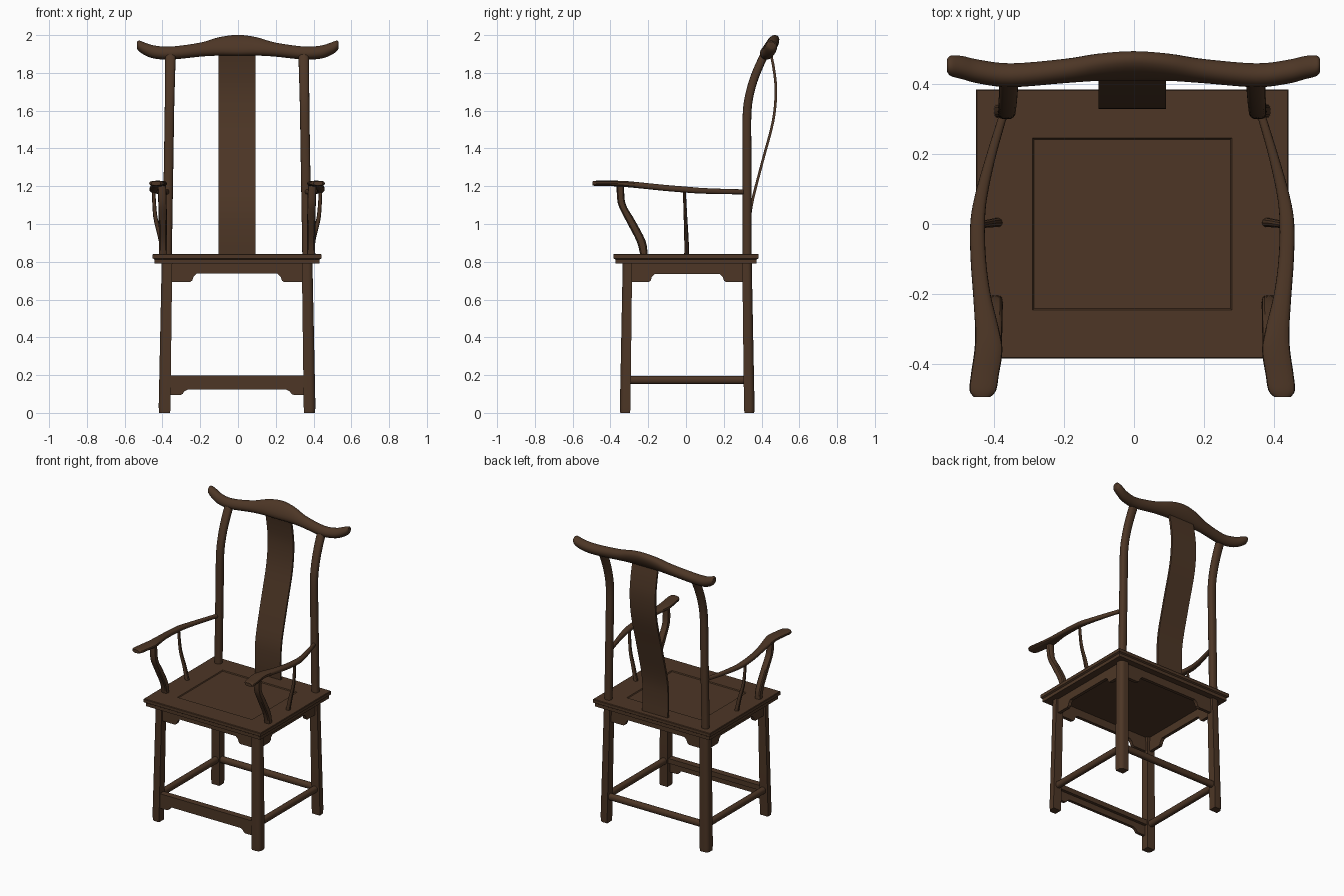
import bpy, bmesh, math
from mathutils import Vector

OFF = -0.005   # whole chair sits a hair left of centre

wood = bpy.data.materials.new("dark_brown_wood")
wood.diffuse_color = (0.074, 0.037, 0.019, 1)

# ring axes for lofts running along x, y or z
AXES = {'x': (Vector((0, 1, 0)), Vector((0, 0, 1))),
        'y': (Vector((1, 0, 0)), Vector((0, 0, 1))),
        'z': (Vector((1, 0, 0)), Vector((0, 1, 0)))}


def finish(name, bm, off=OFF, angle=35):
    bmesh.ops.recalc_face_normals(bm, faces=bm.faces)
    me = bpy.data.meshes.new(name)
    bm.to_mesh(me)
    bm.free()
    ob = bpy.data.objects.new(name, me)
    bpy.context.collection.objects.link(ob)
    me.materials.append(wood)
    ob.location.x = off
    bpy.ops.object.select_all(action='DESELECT')
    ob.select_set(True)
    bpy.context.view_layer.objects.active = ob
    bpy.ops.object.shade_smooth_by_angle(angle=math.radians(angle))
    return ob


def spline(st, n=4):
    """Catmull-Rom through stations (x, y, z, half_a, half_b)."""
    out = []
    for i in range(len(st) - 1):
        p0, p1, p2, p3 = st[max(i - 1, 0)], st[i], st[i + 1], st[min(i + 2, len(st) - 1)]
        for k in range(n):
            t = k / n
            out.append(tuple(0.5 * (2 * b + (c - a) * t + (2 * a - 5 * b + 4 * c - d) * t * t
                                    + (3 * b - a - 3 * c + d) * t ** 3)
                             for a, b, c, d in zip(p0, p1, p2, p3)))
    return out + [st[-1]]


def oval(n=16, p=2.0):
    """Unit superellipse section; a higher p is boxier."""
    pts = []
    for i in range(n):
        c, s = math.cos(2 * math.pi * i / n), math.sin(2 * math.pi * i / n)
        pts.append((math.copysign(abs(c) ** (2 / p), c), math.copysign(abs(s) ** (2 / p), s)))
    return pts


def loft(name, stations, section, axis, tilt=0.0, off=OFF):
    u, v = AXES[axis]
    u, v = u * math.cos(tilt) - v * math.sin(tilt), v * math.cos(tilt) + u * math.sin(tilt)
    bm = bmesh.new()
    rings = [[bm.verts.new(Vector(s[:3]) + u * (s[3] * a) + v * (s[4] * b)) for a, b in section]
             for s in stations]
    n = len(section)
    for r, q in zip(rings, rings[1:]):
        for i in range(n):
            bm.faces.new((r[i], r[(i + 1) % n], q[(i + 1) % n], q[i]))
    bm.faces.new(rings[0])
    bm.faces.new(rings[-1])
    return finish(name, bm, off)


def board(name, half, thick, place):
    """Extrude a half profile (u, z), mirrored in u; place maps (u, depth, z) to 3D."""
    pts = half + [(-u, z) for u, z in reversed(half)]
    bm = bmesh.new()
    f = bm.faces.new([bm.verts.new(place(u, 0, z)) for u, z in pts])
    ex = bmesh.ops.extrude_face_region(bm, geom=[f])
    d = Vector(place(0, thick, 0)) - Vector(place(0, 0, 0))
    bmesh.ops.translate(bm, vec=d, verts=[e for e in ex['geom'] if isinstance(e, bmesh.types.BMVert)])
    return finish(name, bm, angle=20)


SQUARE = [(-1, -1), (1, -1), (1, 1), (-1, 1)]

# seat: moulded edge and shallow sunk panel
loft("seat", [(0, 0, z, a, b) for z, a, b in (
    (0.79, 0.436, 0.374), (0.812, 0.436, 0.374), (0.818, 0.447, 0.384), (0.838, 0.447, 0.384),
    (0.842, 0.444, 0.381), (0.842, 0.285, 0.246), (0.836, 0.281, 0.242))], SQUARE, 'z')

for s, side in ((-1, "left"), (1, "right")):
    # legs: square inside, rounded outer corner
    for t, yb, yt, end in ((-1, -0.322, -0.31, "front"), (1, 0.335, 0.323, "back")):
        arc = [(0.1 + 0.9 * math.cos(a * math.pi / 12), 0.1 + 0.9 * math.sin(a * math.pi / 12))
               for a in range(7)]
        sec = [(s * a, t * b) for a, b in [(-1, -1), (1, -1)] + arc + [(-1, 1)]]
        loft(f"{end}_leg_{side}", [(s * 0.383, yb, 0, 0.029, 0.026), (s * 0.384, yb, 0.03, 0.031, 0.028),
                                   (s * 0.371, yt, 0.795, 0.028, 0.025)], sec, 'z')

    # back posts bending backwards at the top
    loft(f"back_post_{side}", [(s * 0.371, 0.323, 0.8, 0.025, 0.023)] + spline([
        (s * 0.361, 0.323, 1.4, 0.025, 0.023), (s * 0.358, 0.324, 1.6, 0.025, 0.023),
        (s * 0.356, 0.345, 1.72, 0.026, 0.023), (s * 0.354, 0.380, 1.82, 0.027, 0.024),
        (s * 0.352, 0.422, 1.91, 0.028, 0.024)]), oval(16, 2.6), 'z')

    # arms: slim at the post, broad curved hand rest
    loft(f"arm_{side}", spline([
        (s * 0.366, 0.32, 1.170, 0.012, 0.013), (s * 0.402, 0.20, 1.172, 0.014, 0.014),
        (s * 0.432, 0.08, 1.176, 0.018, 0.015), (s * 0.442, 0.0, 1.182, 0.021, 0.016),
        (s * 0.440, -0.1, 1.190, 0.022, 0.016), (s * 0.430, -0.2, 1.200, 0.025, 0.016),
        (s * 0.415, -0.3, 1.210, 0.034, 0.016), (s * 0.411, -0.36, 1.214, 0.040, 0.015),
        (s * 0.421, -0.43, 1.215, 0.040, 0.014), (s * 0.427, -0.475, 1.215, 0.038, 0.014),
        (s * 0.429, -0.494, 1.215, 0.024, 0.011)]), oval(16, 2.6), 'y')

    # S-shaped front arm supports
    loft(f"arm_support_{side}", spline([
        (s * 0.392, -0.222, 0.83, 0.022, 0.019), (s * 0.392, -0.238, 0.91, 0.022, 0.024),
        (s * 0.393, -0.295, 1.02, 0.022, 0.024), (s * 0.395, -0.341, 1.11, 0.022, 0.020),
        (s * 0.398, -0.347, 1.21, 0.022, 0.020)]), oval(12, 3), 'z')

    # thin curved spindle at mid arm
    loft(f"arm_spindle_{side}", spline([
        (s * 0.383, 0.004, 0.83, 0.015, 0.014), (s * 0.405, 0.002, 0.93, 0.014, 0.012),
        (s * 0.433, -0.003, 1.04, 0.011, 0.010), (s * 0.442, -0.009, 1.18, 0.009, 0.008)]), oval(10), 'z')

    # side stretcher and side apron
    loft(f"side_stretcher_{side}", [(s * 0.378, y, 0.175, 0.020, 0.022) for y in (-0.31, 0.32)],
         oval(14, 2.4), 'y')
    board(f"side_apron_{side}", [(0.3, 0.795), (0.3, 0.692), (0.205, 0.692), (0.194, 0.70),
                                 (0.188, 0.72), (0.172, 0.735)], 0.022,
          lambda u, d, z: (s * (0.385 - d), u + 0.007, z))

# front and back aprons under the seat
for t, end in ((-1, "front"), (1, "back")):
    board(f"{end}_apron", [(0.36, 0.795), (0.36, 0.692), (0.25, 0.692), (0.238, 0.70),
                           (0.23, 0.722), (0.214, 0.737)], 0.022,
          lambda u, d, z: (u, t * (0.327 - d) + 0.004, z))

# back stretcher, front foot rail and its small apron
loft("back_stretcher", [(x, 0.332, 0.175, 0.020, 0.022) for x in (-0.37, 0.37)], oval(14, 2.4), 'x')
loft("front_foot_rail", [(x, -0.322, 0.18, 0.022, 0.017) for x in (-0.37, 0.37)], SQUARE, 'x')
board("front_foot_apron", [(0.365, 0.17), (0.365, 0.095), (0.30, 0.095), (0.288, 0.10),
                           (0.28, 0.113), (0.262, 0.123)], 0.02,
      lambda u, d, z: (u, -0.34 + d, z))

# S-curved back splat
loft("back_splat", spline([(0, y, z, 0.097, 0.007) for y, z in (
    (0.340, 0.83), (0.336, 0.96), (0.347, 1.10), (0.402, 1.32), (0.460, 1.54),
    (0.476, 1.70), (0.465, 1.82), (0.445, 1.92))]), SQUARE, 'z')

# crest rail: raised centre, dipped shoulders, upturned tips
half = [(0.533, 0.453, 1.946, 0.018, 0.018), (0.522, 0.452, 1.942, 0.029, 0.028),
        (0.49, 0.447, 1.926, 0.032, 0.033), (0.44, 0.435, 1.910, 0.033, 0.034),
        (0.35, 0.425, 1.905, 0.033, 0.034), (0.2, 0.437, 1.923, 0.032, 0.038),
        (0.1, 0.448, 1.940, 0.032, 0.052)]
path = [(-p[0],) + p[1:] for p in half] + [(0, 0.452, 1.946, 0.032, 0.060)] + half[::-1]
loft("crest_rail", spline(path), oval(20, 2.2), 'x', tilt=math.radians(30), off=-0.001)
